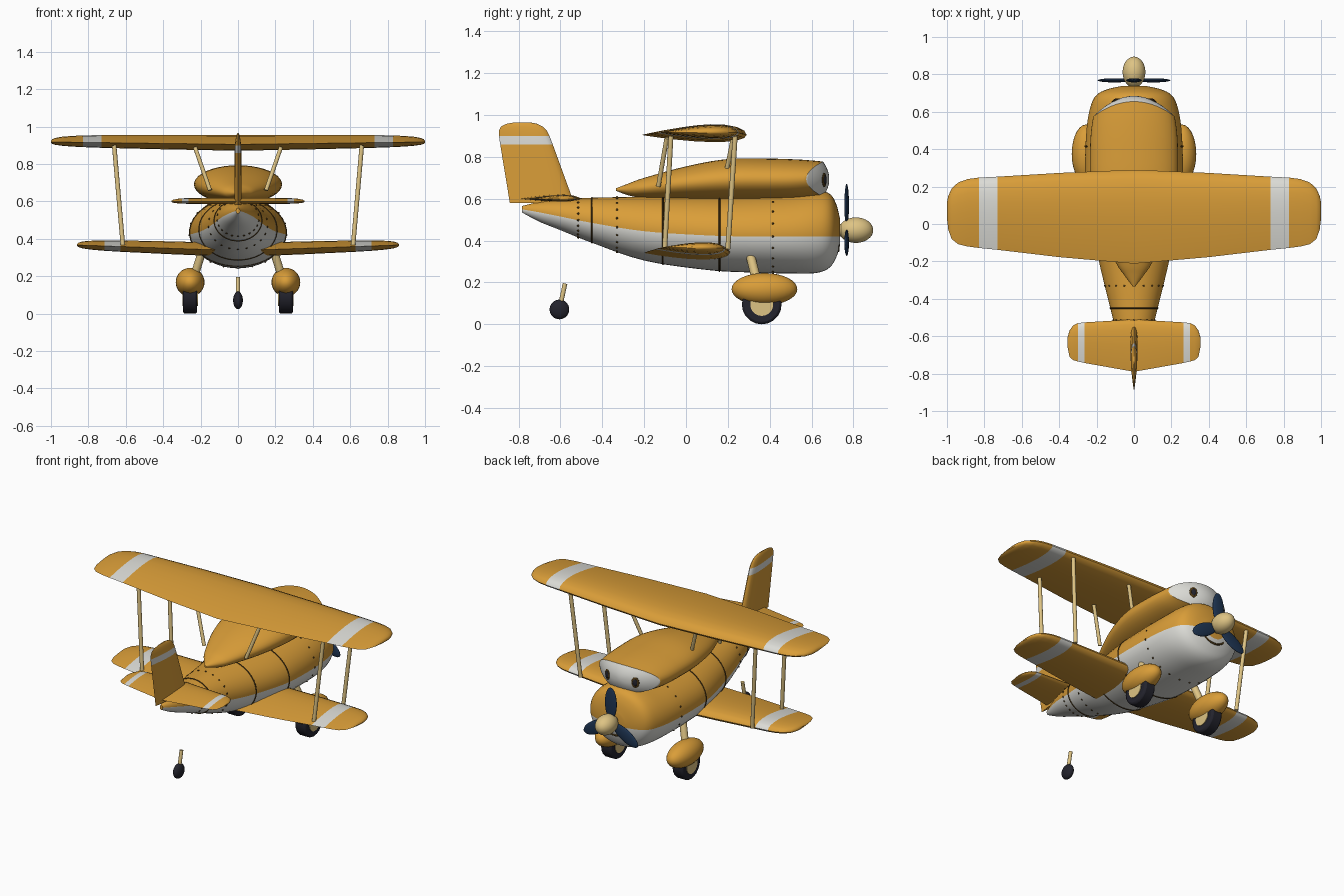
import bpy, bmesh
from math import sin, cos, pi, asin, radians
from mathutils import Vector, Matrix

if "Cube" in bpy.data.objects:
    bpy.data.objects.remove(bpy.data.objects["Cube"])


def material(name, rgb):
    m = bpy.data.materials.new(name)
    m.use_nodes = True
    m.diffuse_color = (*rgb, 1)
    m.node_tree.nodes["Principled BSDF"].inputs["Base Color"].default_value = (*rgb, 1)
    return m


ORANGE = material("warm orange", (0.70, 0.34, 0.04))
WHITE = material("off white", (0.72, 0.72, 0.68))
TAN = material("pale tan", (0.73, 0.55, 0.23))
NAVY = material("navy", (0.013, 0.035, 0.085))
RUBBER = material("dark rubber", (0.017, 0.017, 0.026))
BROWN = material("dark brown", (0.075, 0.04, 0.008))


def finish(name, bm, mats, angle=40):
    bmesh.ops.recalc_face_normals(bm, faces=bm.faces)
    me = bpy.data.meshes.new(name)
    bm.to_mesh(me)
    bm.free()
    ob = bpy.data.objects.new(name, me)
    bpy.context.collection.objects.link(ob)
    for m in mats:
        me.materials.append(m)
    for o in bpy.context.selected_objects:
        o.select_set(False)
    ob.select_set(True)
    bpy.context.view_layer.objects.active = ob
    bpy.ops.object.shade_smooth_by_angle(angle=radians(angle))
    return ob


def loft(name, rings, mats, rule=lambda c, i, j: 0):
    """Skin closed rings; rule picks a material from centre, ring and side."""
    bm = bmesh.new()
    vs = [[bm.verts.new(p) for p in r] for r in rings]
    n = len(rings[0])
    for i in range(len(vs) - 1):
        for j in range(n):
            k = (j + 1) % n
            f = bm.faces.new((vs[i][j], vs[i][k], vs[i + 1][k], vs[i + 1][j]))
            f.material_index = rule(f.calc_center_median(), i, j)
    for i in (0, len(vs) - 1):
        f = bm.faces.new(vs[i])
        f.material_index = rule(f.calc_center_median(), i, 0)
    return finish(name, bm, mats)


def ball(name, loc, radii, mat, rot=None):
    bm = bmesh.new()
    bmesh.ops.create_uvsphere(bm, u_segments=28, v_segments=16, radius=1)
    bm.transform(Matrix.Translation(loc) @ (rot or Matrix()) @ Matrix.Diagonal((*radii, 1)))
    return finish(name, bm, [mat], 80)


def rod(name, a, b, r, mat):
    a, b = Vector(a), Vector(b)
    d = b - a
    bm = bmesh.new()
    bmesh.ops.create_cone(bm, cap_ends=True, segments=20, radius1=r, radius2=r, depth=d.length)
    bm.transform(Matrix.Translation((a + b) / 2) @ d.to_track_quat("Z", "Y").to_matrix().to_4x4())
    return finish(name, bm, [mat])


def line(name, pts, r, mat, cyclic=False):
    cu = bpy.data.curves.new(name, "CURVE")
    cu.dimensions = "3D"
    cu.bevel_depth = r
    cu.bevel_resolution = 1
    sp = cu.splines.new("POLY")
    sp.points.add(len(pts) - 1)
    for p, q in zip(sp.points, pts):
        p.co = (*q, 1)
    sp.use_cyclic_u = cyclic
    cu.materials.append(mat)
    bpy.context.collection.objects.link(bpy.data.objects.new(name, cu))


def smooth(st, steps=5):
    """Catmull-Rom through station tuples."""
    out = []
    for i in range(len(st) - 1):
        q = [st[max(i - 1, 0)], st[i], st[i + 1], st[min(i + 2, len(st) - 1)]]
        for s in range(steps):
            t = s / steps
            out.append([b + t / 2 * (c - a + t * (2 * a - 5 * b + 4 * c - d + t * (3 * (b - c) + d - a)))
                        for a, b, c, d in zip(*q)])
    return out + [list(st[-1])]


# Fuselage: y, bottom, top, half width, height of colour split
HULL = smooth([(-.785, .535, .565, .01, .55), (-.7, .49, .585, .05, .535), (-.6, .45, .597, .088, .515),
               (-.45, .39, .605, .127, .485), (-.2, .305, .61, .188, .445), (.1, .26, .615, .25, .425),
               (.3, .248, .62, .262, .42), (.5, .243, .628, .255, .42), (.62, .245, .638, .235, .42),
               (.685, .27, .625, .205, .42), (.718, .32, .575, .15, .42), (.737, .38, .5, .07, .42)])
HALF = 20


def hull_ring(st, grow=0.0):
    y, zb, zt, rx, split = st
    zc, rz = (zb + zt) / 2, (zt - zb) / 2
    s = asin(max(-.9, min(.9, (split - zc) / rz)))
    angs = [s + (pi - 2 * s) * k / HALF for k in range(HALF)]
    angs += [pi - s + (pi + 2 * s) * k / HALF for k in range(HALF)]
    return [Vector(((rx + grow) * cos(a), y, zc + (rz + grow) * sin(a))) for a in angs]


def hull_at(y):
    for a, b in zip(HULL, HULL[1:]):
        if a[0] <= y <= b[0]:
            t = (y - a[0]) / (b[0] - a[0])
            return [p + t * (q - p) for p, q in zip(a, b)]


loft("fuselage", [hull_ring(s) for s in HULL], [ORANGE, WHITE], lambda c, i, j: int(j >= HALF))
for n, y in enumerate((-.45, -.11, .16)):
    line(f"panel_line_{n + 1}", hull_ring(hull_at(y)), .004, BROWN, True)
bm = bmesh.new()
for y in (-.515, -.33, .415):
    for p in hull_ring(hull_at(y))[::2]:
        bmesh.ops.create_icosphere(bm, subdivisions=1, radius=.006, matrix=Matrix.Translation(p))
finish("rivets", bm, [BROWN], 80)

# Canopy hump with a curved white face at the front
HUMP = smooth([(-.335, .638, .65, .006), (-.27, .615, .675, .055), (-.2, .605, .7, .1), (0, .595, .755, .185),
               (.2, .59, .79, .23), (.4, .59, .792, .235), (.55, .595, .787, .23), (.655, .61, .778, .218)])


def hump_ring(st, scale=1.0, dome=0.0):
    y, zb, zt, rx = st
    bend = 1.7 * max(0, min(1, (y - .35) / .305))
    pts = []
    for k in range(40):
        x = rx * scale * cos(2 * pi * k / 40)
        z = (zb + zt) / 2 + (zt - zb) / 2 * scale * sin(2 * pi * k / 40)
        pts.append(Vector((x, y + dome - bend * x * x, z)))
    return pts


rings = [hump_ring(s) for s in HUMP]
rim = len(rings) - 1
rings += [hump_ring(HUMP[-1], s, .03 * (1 - s * s)) for s in (.96, .85, .7, .5, .3, .1)]
loft("canopy_hump", rings, [ORANGE, WHITE], lambda c, i, j: int(i >= rim))
for side, name in ((1, "left"), (-1, "right")):
    tilt = Matrix.Rotation(-.42 * side, 4, "Z")
    ball(f"{name}_iris", (.1 * side, .661, .69), (.024, .005, .034), BROWN, tilt)
    ball(f"{name}_pupil", (.1 * side, .665, .69), (.014, .005, .022), RUBBER, tilt)
line("mouth", [(.1 * sin(a / 10), .728, .45 - .1 * cos(a / 10)) for a in range(-8, 9)], .006, BROWN)


# Flying surfaces: stations are span, leading edge, trailing edge, thickness
def foil(le, te, up, down):
    n = 10
    cs = [(1 - cos(pi * k / n)) / 2 for k in range(n + 1)]
    h = lambda c: max(0, 2.969 * c ** .5 - 1.26 * c - 3.516 * c * c + 2.843 * c ** 3 - 1.036 * c ** 4)
    return ([(le + (te - le) * c, up * h(c)) for c in cs] +
            [(le + (te - le) * c, -down * h(c)) for c in cs[-2:0:-1]])


def wing(name, st, z, rise, up, down, stripe, size=1.0, mid=0.0, shift=0.0):
    both = [(-s[0], *s[1:]) for s in reversed(st) if s[0] > 0] + st
    rings = []
    for x, le, te, th in both:
        rings.append([Vector((x * size, (y - mid) * size + shift, z + rise * abs(x) + h * size))
                      for y, h in foil(le, te, up * th, down * th)])
    lo, hi = [v * size for v in stripe]
    loft(name, rings, [ORANGE, WHITE], lambda c, i, j: int(lo < abs(c.x) < hi))


MAIN = [(0, .29, -.212, 1), (.4, .273, -.177, .93), (.73, .253, -.138, .82), (.83, .248, -.128, .75),
        (.89, .24, -.12, .68), (.94, .222, -.108, .58), (.975, .19, -.08, .45), (.993, .15, -.03, .3),
        (1, .115, .03, .12)]
wing("upper_wing", MAIN, .905, .013, .05, .034, (.73, .83))
wing("lower_wing", MAIN, .337, .03, .047, .04, (.73, .83), .86, .04, .005)
wing("tailplane", [(0, -.51, -.79, 1), (.265, -.526, -.743, .9), (.3, -.53, -.735, .85), (.325, -.542, -.728, .7),
                   (.345, -.57, -.71, .5), (.355, -.605, -.66, .2)], .6, 0, .02, .014, (.265, .3))
FIN = [(.58, -.535, -.842, 1), (.86, -.637, -.888, .9), (.9, -.652, -.894, .85), (.925, -.665, -.894, .7),
       (.945, -.685, -.884, .55), (.958, -.71, -.86, .35), (.965, -.745, -.82, .15)]
loft("tail_fin", [[Vector((h, y, z)) for y, h in foil(le, te, .02 * t, .02 * t)] for z, le, te, t in FIN],
     [ORANGE, WHITE], lambda c, i, j: int(.86 < c.z < .9))

# Struts and landing gear, mirrored left and right
for s, name in ((1, "left"), (-1, "right")):
    for pos, top, low in (("front", .235, .2), ("rear", -.072, -.102)):
        rod(f"{name}_{pos}_wing_strut", (.662 * s, top, .9), (.615 * s, low, .36), .012, TAN)
    for pos, top, low in (("front", .225, .18), ("rear", -.092, -.132)):
        rod(f"{name}_{pos}_cabane_strut", (.23 * s, top, .89), (.15 * s, low, .66), .011, TAN)
    rod(f"{name}_gear_leg", (.19 * s, .305, .34), (.24 * s, .345, .18), .022, TAN)
    ball(f"{name}_wheel_cover", (.256 * s, .375, .168), (.077, .157, .077), ORANGE)
    tyre = rod(f"{name}_tyre", (.218 * s, .362, .095), (.294 * s, .362, .095), .095, RUBBER)
    bev = tyre.modifiers.new("round", "BEVEL")
    bev.width, bev.segments, bev.limit_method = .012, 2, "ANGLE"
    rod(f"{name}_hub", (.214 * s, .362, .095), (.298 * s, .362, .095), .055, TAN)

rod("tail_wheel_leg", (0, -.578, .195), (0, -.603, .08), .011, TAN)
ball("tail_wheel", (0, -.605, .071), (.026, .047, .047), RUBBER)

# Propeller
ball("spinner", (0, .812, .45), (.061, .083, .061), TAN)
rod("propeller_shaft", (0, .72, .45), (0, .79, .45), .03, TAN)
for n in range(3):
    turn = Matrix.Rotation(n * 2 * pi / 3, 4, "Y")
    ball(f"propeller_blade_{n + 1}", Vector((0, .768, .45)) + turn @ Vector((0, 0, .12)),
         (.042, .011, .102), NAVY, turn)
